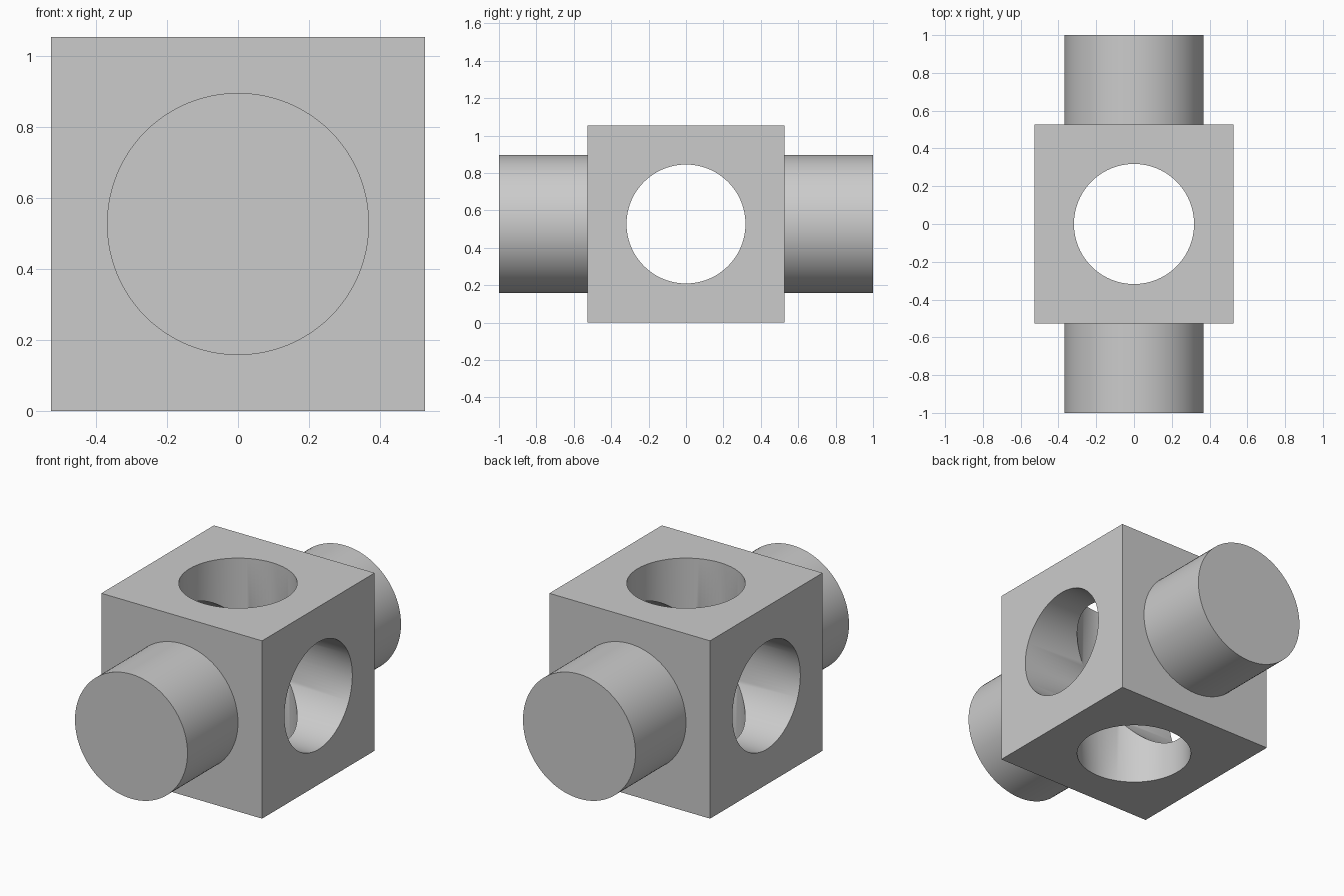
import bpy
from math import pi

if "Cube" in bpy.data.objects:
    bpy.data.objects.remove(bpy.data.objects["Cube"])

SIDE = 1.054          # cube edge
MID = SIDE / 2        # height of all axes
SHAFT_R, BORE_R = 0.369, 0.318


def cylinder(name, radius, length, rot):
    bpy.ops.mesh.primitive_cylinder_add(vertices=96, radius=radius, depth=length,
                                        location=(0, 0, MID), rotation=rot)
    ob = bpy.context.object
    ob.name = name
    return ob


def boolean(target, tool, operation):
    mod = target.modifiers.new(tool.name, 'BOOLEAN')
    mod.operation = operation
    mod.solver = 'EXACT'
    mod.object = tool
    bpy.context.view_layer.objects.active = target
    bpy.ops.object.modifier_apply(modifier=mod.name)
    bpy.data.objects.remove(tool, do_unlink=True)


# Cube body
bpy.ops.mesh.primitive_cube_add(size=SIDE, location=(0, 0, MID))
block = bpy.context.object
block.name = "cross_block"

# Solid shaft from front to back
boolean(block, cylinder("shaft", SHAFT_R, 2.0, (pi / 2, 0, 0)), 'UNION')

# Crossing bores: vertical and side to side
boolean(block, cylinder("vertical_bore", BORE_R, 1.5, (0, 0, 0)), 'DIFFERENCE')
boolean(block, cylinder("side_bore", BORE_R, 1.5, (0, pi / 2, 0)), 'DIFFERENCE')

# Smooth round walls, crisp edges
bpy.ops.object.select_all(action='DESELECT')
block.select_set(True)
bpy.context.view_layer.objects.active = block
bpy.ops.object.shade_smooth_by_angle(angle=pi / 6)
